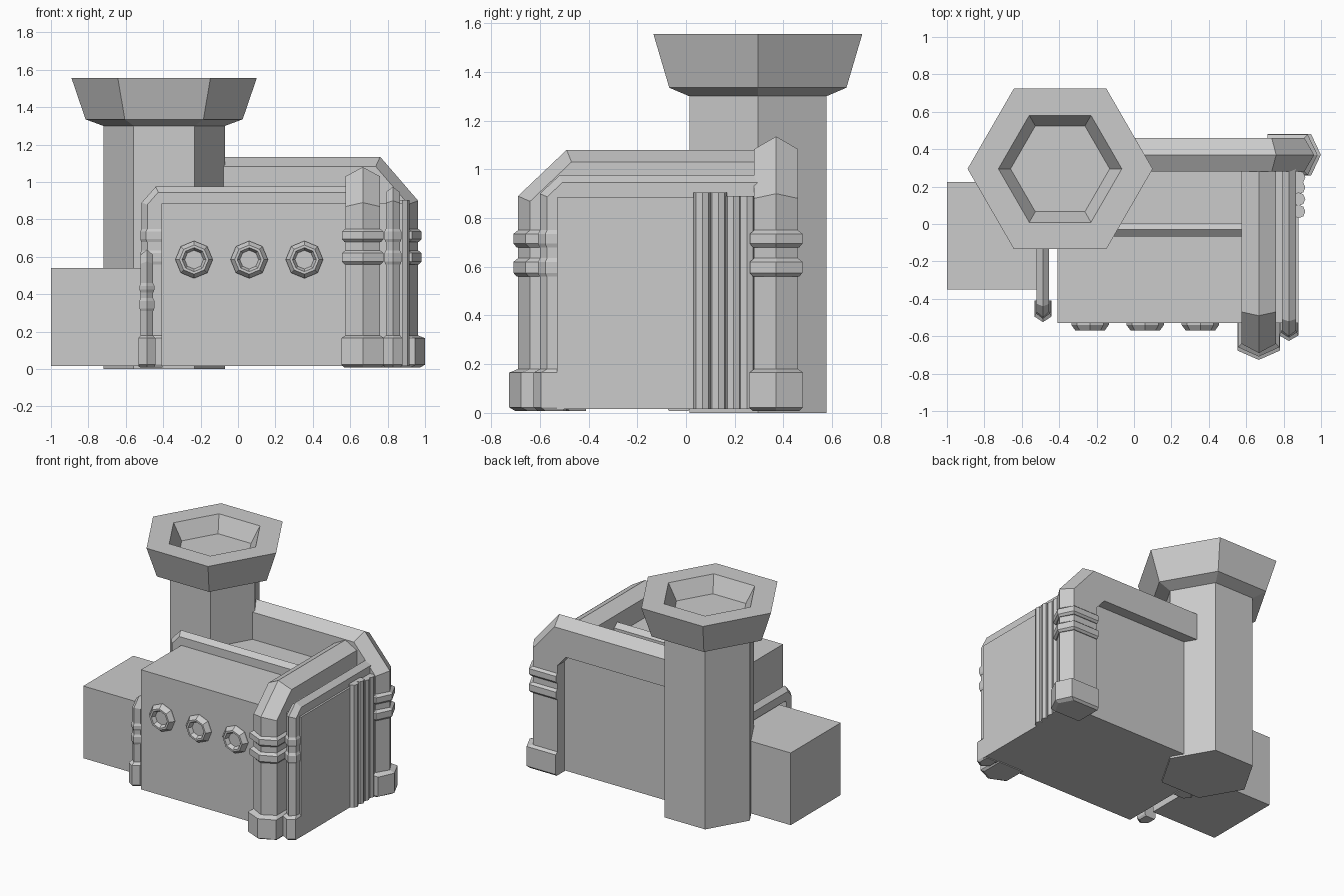
import bpy, bmesh, math
from mathutils import Vector

if "Cube" in bpy.data.objects:
    bpy.data.objects.remove(bpy.data.objects["Cube"], do_unlink=True)

grey = bpy.data.materials.new("plain_grey")
grey.use_nodes = True
grey.diffuse_color = (0.6, 0.6, 0.6, 1)
grey.node_tree.nodes["Principled BSDF"].inputs["Base Color"].default_value = (0.6, 0.6, 0.6, 1)


def loft(name, rings):
    """Skin a stack of matching closed rings and cap both ends."""
    bm = bmesh.new()
    loops = [[bm.verts.new(p) for p in ring] for ring in rings]
    n = len(loops[0])
    for a, b in zip(loops, loops[1:]):
        for i in range(n):
            j = (i + 1) % n
            bm.faces.new((a[i], a[j], b[j], b[i]))
    bm.faces.new(loops[0])
    bm.faces.new(loops[-1])
    bmesh.ops.recalc_face_normals(bm, faces=bm.faces)
    mesh = bpy.data.meshes.new(name)
    bm.to_mesh(mesh)
    bm.free()
    mesh.materials.append(grey)
    obj = bpy.data.objects.new(name, mesh)
    bpy.context.collection.objects.link(obj)
    return obj


def box(name, lo, hi):
    ring = lambda z: [(lo[0], lo[1], z), (hi[0], lo[1], z), (hi[0], hi[1], z), (lo[0], hi[1], z)]
    return loft(name, [ring(lo[2]), ring(hi[2])])


def lathe(name, profile, sides, place):
    """Spin (radius, height) pairs; place maps local coordinates to the model."""
    step = 2 * math.pi / sides
    return loft(name, [[place(r * math.cos(i * step), r * math.sin(i * step), h)
                        for i in range(sides)] for r, h in profile])


def rib(name, axis, sign, centre, half, ridge, shoulder, bend, top, end,
        peak, thick, bands):
    """Bent ridged beam with a leg, two collars and a foot."""
    def place(u, w, z):
        return (sign * u, centre + w, z) if axis == "x" else (centre + w, sign * u, z)

    section = [(-half, peak), (0, 0), (half, peak), (half, thick), (-half, thick)]
    path = [Vector(p) for p in ((ridge, 0.01), (ridge, shoulder), (bend, top), (end, top))]
    normals = []
    for a, b in zip(path, path[1:]):
        d = (b - a).normalized()
        normals.append(Vector((-d.y, d.x)))
    rings = []
    for i, p in enumerate(path):
        m, n = normals[max(i - 1, 0)], normals[min(i, len(normals) - 1)]
        mitre = (m + n) / (1 + m.dot(n))
        rings.append([place(p.x + mitre.x * d, w, p.y + mitre.y * d) for w, d in section])
    loft(name, rings)

    # Chamfered collars and foot around the leg
    def collar(label, z0, z1, out, side):
        rings = []
        for z, k in ((z0, 0.3), (z0 + 0.015, 1), (z1 - 0.015, 1), (z1, 0)):
            rings.append([place(ridge - d + (out * k if d < thick else 0),
                                w + math.copysign(side * k, w) if w else 0, z)
                          for w, d in section])
        loft(name + label, rings)

    for i, (z0, z1) in enumerate(bands):
        collar("_collar_%d" % (i + 1), z0, z1, 0.4 * half * 0.5, 0.2 * half)
    collar("_foot", 0.008, 0.18, 0.018 + 0.2 * half, 0.008 + 0.14 * half)


# Main body and side block
box("body", (-0.41, -0.53, 0.015), (0.88, 0.38, 0.885))
box("side_block", (-1.0, -0.35, 0.015), (-0.46, 0.225, 0.54))

# Six-sided chimney with flared, hollow top
lathe("chimney", [(0.325, 0), (0.325, 1.3), (0.42, 1.335), (0.495, 1.555),
                  (0.33, 1.555), (0.265, 1.44)], 6,
      lambda a, b, h: (-0.395 + a, 0.295 + b, h))

# Ribs wrapping the body
high = [(0.56, 0.635), (0.68, 0.75)]
low = [(0.31, 0.38), (0.41, 0.46)]
rib("front_rib", "y", -1, 0.667, 0.093, 0.69, 0.89, 0.49, 1.08, -0.32, 0.05, 0.2, high)
rib("back_rib", "x", 1, 0.37, 0.09, 0.963, 0.9, 0.76, 1.135, -0.2, 0.052, 0.25, high)
rib("thin_front_rib", "y", -1, 0.828, 0.038, 0.6, 0.9, 0.52, 0.975, -0.32, 0.03, 0.1, high)
rib("thin_cross_rib", "x", -1, -0.03, 0.036, 0.515, 0.89, 0.44, 0.975, -0.62, 0.03, 0.11, high)
rib("small_side_rib", "y", -1, -0.487, 0.033, 0.5, 0.575, 0.44, 0.64, -0.05, 0.03, 0.09, low)

# Row of octagonal portholes
for i in range(3):
    x = -0.235 + 0.295 * i
    lathe("porthole_%d" % (i + 1),
          [(0.1, -0.01), (0.1, 0.01), (0.078, 0.04), (0.064, 0.04), (0.05, 0.012)], 8,
          lambda a, b, h: (x + a, -0.53 - h, 0.585 + b))

# Upright pipes on the right-hand wall
for i, (y, top) in enumerate(((0.067, 0.905), (0.133, 0.905), (0.195, 0.89), (0.25, 0.89))):
    lathe("wall_pipe_%d" % (i + 1), [(0.036, 0.015), (0.036, top)], 8,
          lambda a, b, h: (0.88 + a, y + b, h))
